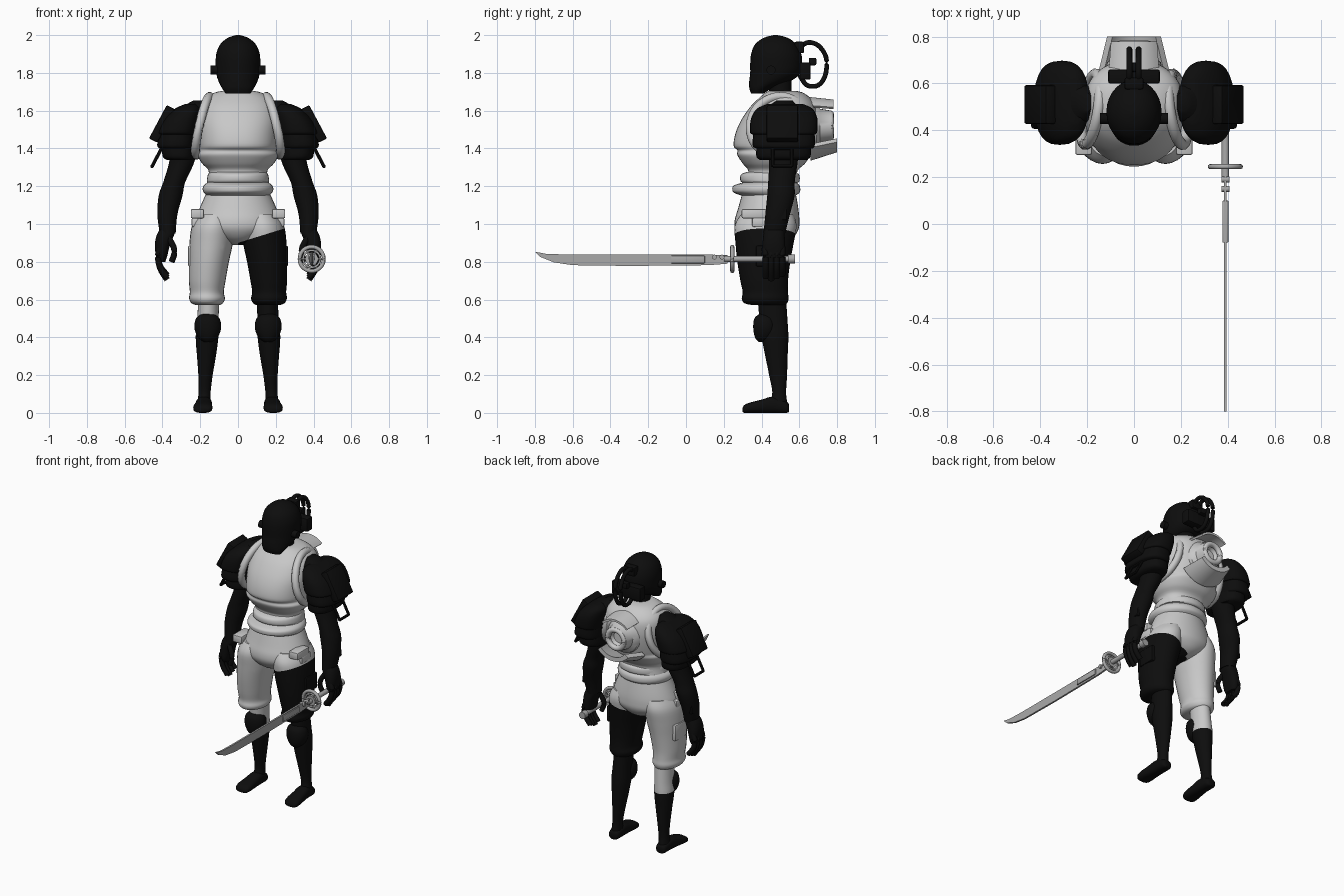
import bpy, bmesh, math
from mathutils import Vector, Matrix

if "Cube" in bpy.data.objects:
    bpy.data.objects.remove(bpy.data.objects["Cube"])


def material(name, v):
    m = bpy.data.materials.new(name)
    m.diffuse_color = (v, v, v, 1)
    m.use_nodes = True
    m.node_tree.nodes["Principled BSDF"].inputs["Base Color"].default_value = m.diffuse_color
    return m


BLACK = material("black", 0.004)
GREY = material("light grey", 0.58)
STEEL = material("steel grey", 0.4)


def finish(name, bm, mats, rule=None, angle=40):
    bmesh.ops.recalc_face_normals(bm, faces=bm.faces)
    if rule:
        for f in bm.faces:
            f.material_index = rule(f.calc_center_median())
    me = bpy.data.meshes.new(name)
    bm.to_mesh(me)
    bm.free()
    ob = bpy.data.objects.new(name, me)
    bpy.context.collection.objects.link(ob)
    for m in mats:
        me.materials.append(m)
    bpy.ops.object.select_all(action='DESELECT')
    ob.select_set(True)
    bpy.context.view_layer.objects.active = ob
    bpy.ops.object.shade_smooth_by_angle(angle=math.radians(angle))
    return ob


def smooth(pts, steps):
    """Catmull-Rom interpolation of tuples of any length."""
    out = []
    for i in range(len(pts) - 1):
        p0, p1, p2, p3 = pts[max(i - 1, 0)], pts[i], pts[i + 1], pts[min(i + 2, len(pts) - 1)]
        for k in range(steps):
            t = k / steps
            out.append([0.5 * (2 * b + (c - a) * t + (2 * a - 5 * b + 4 * c - d) * t * t
                               + (3 * b - a - 3 * c + d) * t ** 3)
                        for a, b, c, d in zip(p0, p1, p2, p3)])
    return out + [list(pts[-1])]


def skin(bm, rings, closed=False):
    vs = [[bm.verts.new(p) for p in r] for r in rings]
    n = len(vs[0])
    for i in range(len(vs) if closed else len(vs) - 1):
        a, b = vs[i], vs[(i + 1) % len(vs)]
        for j in range(n):
            bm.faces.new((a[j], a[(j + 1) % n], b[(j + 1) % n], b[j]))
    if not closed:
        bm.faces.new(vs[0])
        bm.faces.new(vs[-1])


def loft(name, rows, mats, n=28, power=2.0, steps=4, axis='z', rule=None, cut=None, angle=40):
    """rows: (height, centre x, half width, low, high); axis z: low/high are y, axis y: z."""
    rings = []
    for h, cx, rx, lo, hi in smooth(rows, steps) if steps > 1 else rows:
        ring = []
        for k in range(n):
            a = 2 * math.pi * k / n
            c, s = math.cos(a), math.sin(a)
            u = cx + rx * math.copysign(abs(c) ** (2 / power), c)
            v = (lo + hi) / 2 + (hi - lo) / 2 * math.copysign(abs(s) ** (2 / power), s)
            ring.append((u, v, h) if axis == 'z' else (u, h, v))
        rings.append(ring)
    bm = bmesh.new()
    skin(bm, rings)
    if cut:
        bmesh.ops.bisect_plane(bm, geom=bm.verts[:] + bm.edges[:] + bm.faces[:],
                               plane_co=cut[0], plane_no=cut[1])
    return finish(name, bm, mats, rule, angle)


def tube(name, pts, r, mat, n=10, steps=5, closed=False):
    pts = [Vector(p) for p in (smooth(pts, steps) if steps > 1 else pts)]
    rings, m = [], len(pts)
    for i, p in enumerate(pts):
        t = (pts[(i + 1) % m] - pts[i - 1]) if closed else (pts[min(i + 1, m - 1)] - pts[max(i - 1, 0)])
        q = t.to_track_quat('Z', 'Y')
        rings.append([p + q @ Vector((r * math.cos(2 * math.pi * k / n), r * math.sin(2 * math.pi * k / n), 0))
                      for k in range(n)])
    bm = bmesh.new()
    skin(bm, rings, closed)
    return finish(name, bm, [mat])


def hoop(name, c, u, v, r, mat, n=36):
    """Closed ring in the plane of vectors u and v."""
    c, u, v = Vector(c), Vector(u), Vector(v)
    tube(name, [c + u * math.cos(2 * math.pi * k / n) + v * math.sin(2 * math.pi * k / n) for k in range(n)],
         r, mat, steps=1, closed=True)


def box(name, c, size, mat, rot_y=0, bevel=0.008):
    bm = bmesh.new()
    bmesh.ops.create_cube(bm, size=1)
    bmesh.ops.scale(bm, vec=size, verts=bm.verts)
    bmesh.ops.bevel(bm, geom=bm.edges[:], offset=bevel, segments=2, affect='EDGES', profile=0.5)
    bmesh.ops.transform(bm, matrix=Matrix.Translation(c) @ Matrix.Rotation(rot_y, 4, 'Y'), verts=bm.verts)
    return finish(name, bm, [mat])


def arc_plate(name, a0, a1, y0, r0, y1, r1, cz, mat, thick=0.014, n=14):
    """Curved flap wrapped around the y axis at height cz."""
    rings = []
    for k in range(n + 1):
        a = math.radians(a0 + (a1 - a0) * k / n)
        d = Vector((math.cos(a), 0, math.sin(a)))
        rings.append([d * r + Vector((0, y, cz)) for y, r in
                      ((y0, r0), (y1, r1), (y1, r1 + thick), (y0, r0 + thick))])
    bm = bmesh.new()
    skin(bm, rings)
    finish(name, bm, [mat])


# head, neck and breathing tubes
loft("helmet", [(1.69, 0, .065, .345, .41), (1.72, 0, .085, .335, .46), (1.76, 0, .105, .335, .56),
                (1.80, 0, .115, .34, .605), (1.85, 0, .118, .34, .615), (1.90, 0, .115, .345, .61),
                (1.95, 0, .095, .365, .585), (1.985, 0, .055, .41, .54), (2.0, 0, .01, .465, .485)], [BLACK])
loft("neck", [(1.64, 0, .075, .43, .57), (1.70, 0, .065, .44, .56), (1.80, 0, .07, .43, .56)], [BLACK])
box("rear_filter", (0, .63, 1.81), (.22, .06, .09), BLACK)
box("tube_socket", (0, .60, 1.935), (.08, .05, .06), BLACK)
box("tube_clip", (0, .67, 1.86), (.06, .04, .04), BLACK)
for s in (1, -1):
    tube("breathing_tube", [(s * .02, *p) for p in ((.59, 1.92), (.64, 1.96), (.70, 1.945), (.742, 1.88),
         (.738, 1.79), (.70, 1.735), (.64, 1.735), (.60, 1.79))], .013, BLACK)
    tube("ear_piece", [(s * .10, .45, 1.815), (s * .145, .45, 1.815)], .024, BLACK, n=16, steps=1)

# vest with overhanging chest and waist folds
loft("vest", [(1.22, 0, .165, .31, .59), (1.28, 0, .155, .33, .59), (1.32, 0, .19, .30, .63),
              (1.365, 0, .215, .272, .66), (1.39, 0, .203, .272, .67), (1.415, 0, .205, .252, .68),
              (1.48, 0, .21, .262, .695), (1.55, 0, .215, .292, .70), (1.62, 0, .205, .34, .69),
              (1.665, 0, .175, .385, .66), (1.695, 0, .125, .42, .62), (1.705, 0, .08, .44, .58)],
     [GREY], n=40, power=2.3)
loft("waist_band", [(1.215, 0, .155, .32, .58), (1.225, 0, .165, .29, .60), (1.26, 0, .16, .29, .60),
                    (1.275, 0, .15, .32, .58)], [GREY], n=36)
loft("belt_roll", [(1.145, 0, .16, .31, .57), (1.165, 0, .18, .255, .60), (1.185, 0, .187, .245, .605),
                   (1.205, 0, .18, .255, .60), (1.225, 0, .155, .32, .58)], [GREY], n=36)
for s in (1, -1):
    hoop("armhole_rim", (s * .185, .49, 1.52), (-s * .02, .15, 0), (-s * .035, .01, .155), .024, GREY)

# back pack with round nozzle and two flaps
loft("pack_body", [(.62, 0, .13, 1.38, 1.65), (.69, 0, .115, 1.40, 1.63), (.71, 0, .09, 1.43, 1.61),
                   (.77, 0, .08, 1.44, 1.60), (.775, 0, .06, 1.46, 1.58), (.73, 0, .04, 1.48, 1.56)],
     [GREY], axis='y', steps=1)
hoop("nozzle_ring", (0, .765, 1.52), (.062, 0, 0), (0, 0, .062), .018, GREY)
arc_plate("upper_flap", 45, 135, .54, .15, .78, .125, 1.52, GREY)
arc_plate("lower_flap", 220, 320, .66, .165, .80, .12, 1.53, GREY, thick=.03)

# trousers: one leg is black below a slanted line
SLANT = (Vector((0, 0, .90)), Vector((-.31, 0, 1)))
trouser_rule = lambda c: int(c.x > 0 and c.z < .90 + .31 * c.x)
loft("pelvis", [(.89, 0, .04, .36, .50), (.92, 0, .12, .30, .56), (.97, 0, .215, .262, .595),
                (1.02, 0, .225, .258, .60), (1.08, 0, .205, .275, .595), (1.17, 0, .165, .30, .58)],
     [GREY, BLACK], n=36, rule=trouser_rule, cut=SLANT)
for s in (1, -1):
    loft("trouser_leg", [(.57, s * .16, .06, .36, .52), (.58, s * .163, .082, .31, .535),
                         (.605, s * .164, .095, .295, .543), (.64, s * .165, .09, .30, .54),
                         (.70, s * .163, .097, .288, .54), (.80, s * .154, .106, .272, .552),
                         (.90, s * .142, .115, .262, .57), (.99, s * .132, .112, .258, .585),
                         (1.05, s * .12, .09, .29, .57)], [GREY, BLACK], rule=trouser_rule, cut=SLANT)
    box("hip_pouch", (s * .215, .36, 1.055), (.07, .13, .05), GREY)
    box("hip_pouch_low", (s * .215, .40, 1.01), (.06, .10, .05), GREY)
    box("thigh_pocket", (s * .245, .43, .83), (.04, .12, .11), BLACK if s > 0 else GREY)

    # lower legs, knees, feet
    loft("lower_leg", [(.02, s * .18, .036, .44, .54), (.06, s * .18, .034, .445, .535),
                       (.11, s * .177, .032, .457, .53), (.20, s * .172, .038, .44, .535),
                       (.30, s * .167, .05, .42, .538), (.40, s * .164, .06, .40, .542),
                       (.48, s * .16, .057, .39, .538), (.60, s * .155, .055, .38, .53)], [BLACK, GREY],
         rule=lambda c: int(c.x < 0 and c.z > .41), cut=((0, 0, .41), (0, 0, 1)))
    loft("knee_pad", [(.375, s * .16, .02, .385, .43), (.40, s * .16, .052, .365, .47),
                      (.45, s * .16, .071, .356, .485), (.50, s * .16, .062, .362, .475),
                      (.525, s * .16, .03, .39, .44)], [BLACK])
    loft("foot", [(.545, s * .18, .02, .005, .045), (.53, s * .18, .036, 0, .06), (.46, s * .18, .042, 0, .085),
                  (.40, s * .183, .046, 0, .07), (.34, s * .186, .051, 0, .055), (.31, s * .187, .046, 0, .042),
                  (.298, s * .187, .03, .005, .025)], [BLACK], axis='y', n=20, power=2.6)

    # arms
    loft("arm", [(.95, s * .372, .042, .41, .525), (1.05, s * .374, .053, .42, .55),
                 (1.15, s * .357, .063, .43, .575), (1.22, s * .338, .058, .435, .575),
                 (1.32, s * .30, .066, .44, .59), (1.42, s * .28, .072, .435, .60),
                 (1.52, s * .26, .08, .42, .61), (1.61, s * .23, .07, .43, .60),
                 (1.655, s * .205, .03, .48, .56)], [BLACK])
    box("forearm_guard", (s * .40, .50, 1.10), (.03, .07, .16), BLACK, rot_y=-s * .12)

    # hand with curled fingers
    loft("palm", [(.80, s * .405, .02, .42, .51), (.83, s * .405, .03, .408, .522), (.89, s * .40, .04, .405, .525),
                  (.94, s * .385, .046, .41, .522), (.975, s * .372, .04, .42, .52)], [BLACK], power=2.4)
    for i in range(4):
        y, d = .422 + .029 * i, .012 * abs(i - 1)
        tube("finger", [(s * .405, y, .88), (s * .424, y, .835), (s * .412, y, .765 + d / 2),
                        (s * .375, y, .705 + d)], .0165, BLACK)
    tube("thumb", [(s * .37, .43, .93), (s * .342, .418, .88), (s * .338, .415, .84), (s * .352, .42, .80)],
         .016, BLACK)

    # layered shoulder armour
    loft("shoulder_cap", [(1.635, s * .25, .03, .43, .62), (1.61, s * .265, .07, .375, .67),
                          (1.56, s * .295, .095, .345, .695), (1.49, s * .32, .105, .338, .695),
                          (1.475, s * .32, .10, .35, .685)], [BLACK], power=2.5)
    loft("shoulder_layer_middle", [(1.51, s * .315, .09, .36, .68), (1.42, s * .328, .10, .352, .682),
                                   (1.40, s * .325, .09, .37, .67)], [BLACK], power=2.5)
    loft("shoulder_layer_lower", [(1.43, s * .315, .085, .375, .66), (1.36, s * .315, .085, .372, .66),
                                  (1.34, s * .308, .07, .39, .64)], [BLACK], power=2.5)
    box("shoulder_plate", (s * .402, .51, 1.53), (.05, .165, .20), BLACK, rot_y=-s * .49)
    # strap buckle: an open rectangular frame
    a, b = (s * .405, 1.40), (s * .455, 1.305)
    loop = [(a[0], .46, a[1]), (b[0], .46, b[1]), (b[0], .56, b[1]), (a[0], .56, a[1])]
    for i in range(4):
        tube("buckle_bar", [loop[i], loop[(i + 1) % 4]], .009, BLACK, n=8, steps=1)

# sword held in one hand
X, Z = .39, .815
outline = [(.22, .79), (.12, .782), (-.30, .778), (-.60, .782), (-.70, .797), (-.77, .825), (-.80, .853),
           (-.74, .842), (-.62, .838), (-.30, .838), (.12, .838), (.22, .835)]
bm = bmesh.new()
face = bm.faces.new([bm.verts.new((X - .006, y, z)) for y, z in outline])
new = bmesh.ops.extrude_face_region(bm, geom=[face])["geom"]
bmesh.ops.translate(bm, vec=(.012, 0, 0), verts=[v for v in new if isinstance(v, bmesh.types.BMVert)])
finish("blade", bm, [STEEL], angle=25)
box("blade_spine", (X, .01, .812), (.026, .18, .04), STEEL, bevel=.004)
for y in (.15, .19):
    tube("blade_rivet", [(X - .017, y, .825), (X + .017, y, .825)], .013, STEEL, n=12, steps=1)
tube("sword_grip", [(X, .20, Z), (X, .56, Z)], .016, STEEL, n=14, steps=1)
tube("pommel", [(X, .54, Z), (X, .578, Z)], .024, STEEL, n=14, steps=1)
tube("guard_hub", [(X, .235, Z), (X, .255, Z)], .034, STEEL, n=20, steps=1)
for r, t in ((.064, .011), (.045, .006)):
    hoop("guard_ring", (X, .245, Z), (r, 0, 0), (0, 0, r), t, STEEL)
for k in range(3):
    d = Vector((math.cos(k * math.pi / 3), 0, math.sin(k * math.pi / 3))) * .064
    c = Vector((X, .245, Z))
    tube("guard_spoke", [c - d, c + d], .006, STEEL, n=8, steps=1)
